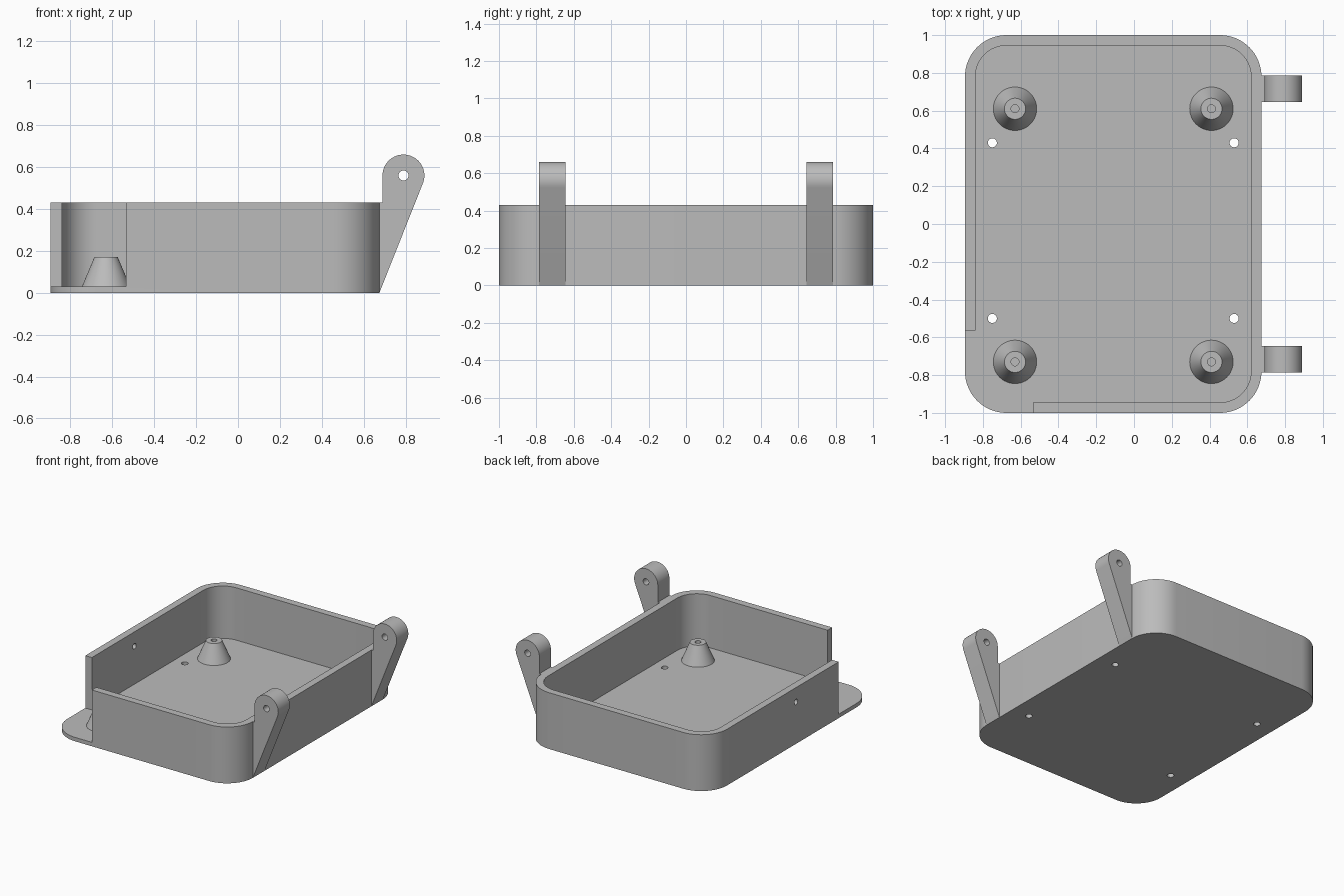
import bpy
import bmesh
from math import pi, cos, sin, atan2, acos, hypot, radians
from mathutils import Matrix, Vector

cube = bpy.data.objects.get("Cube")
if cube:
    bpy.data.objects.remove(cube, do_unlink=True)

grey = bpy.data.materials.new("plain grey")
grey.use_nodes = True
colour = (0.5, 0.5, 0.5, 1)
grey.diffuse_color = colour
grey.node_tree.nodes["Principled BSDF"].inputs["Base Color"].default_value = colour


def finish(name, bm):
    bmesh.ops.recalc_face_normals(bm, faces=bm.faces)
    mesh = bpy.data.meshes.new(name)
    bm.to_mesh(mesh)
    bm.free()
    mesh.materials.append(grey)
    obj = bpy.data.objects.new(name, mesh)
    bpy.context.collection.objects.link(obj)
    return obj


def prism(name, points, direction):
    """Extrude a closed outline along a direction."""
    bm = bmesh.new()
    face = bm.faces.new([bm.verts.new(p) for p in points])
    new = bmesh.ops.extrude_face_region(bm, geom=[face])["geom"]
    verts = [v for v in new if isinstance(v, bmesh.types.BMVert)]
    bmesh.ops.translate(bm, verts=verts, vec=direction)
    return finish(name, bm)


def rounded_box(name, x0, x1, y0, y1, r, z0, z1, steps=16):
    corners = [(x1 - r, y1 - r), (x0 + r, y1 - r), (x0 + r, y0 + r), (x1 - r, y0 + r)]
    points = []
    for i, (cx, cy) in enumerate(corners):
        for k in range(steps + 1):
            a = (i + k / steps) * pi / 2
            points.append((cx + r * cos(a), cy + r * sin(a), z0))
    return prism(name, points, (0, 0, z1 - z0))


def box(name, x0, x1, y0, y1, z0, z1):
    return prism(name, [(x0, y0, z0), (x1, y0, z0), (x1, y1, z0), (x0, y1, z0)], (0, 0, z1 - z0))


def rod(name, centre, axis, radius, length):
    bm = bmesh.new()
    turn = Vector((0, 0, 1)).rotation_difference(Vector(axis)).to_matrix().to_4x4()
    bmesh.ops.create_cone(bm, cap_ends=True, segments=32, radius1=radius, radius2=radius,
                          depth=length, matrix=Matrix.Translation(centre) @ turn)
    return finish(name, bm)


def select(obj):
    bpy.ops.object.select_all(action='DESELECT')
    obj.select_set(True)
    bpy.context.view_layer.objects.active = obj


def cut(obj, cutter):
    """Subtract the cutter from the part and discard it."""
    cutter.hide_render = True
    mod = obj.modifiers.new("cut", 'BOOLEAN')
    mod.operation = 'DIFFERENCE'
    mod.solver = 'EXACT'
    mod.object = cutter
    select(obj)
    bpy.ops.object.modifier_apply(modifier=mod.name)
    bpy.data.objects.remove(cutter, do_unlink=True)


def smooth(obj):
    select(obj)
    bpy.ops.object.shade_smooth_by_angle(angle=radians(30))


# Tray with an open front corner
FLOOR, RIM = 0.03, 0.43
tray = rounded_box("tray", -0.895, 0.675, -1, 1, 0.22, 0, RIM)
cut(tray, rounded_box("pocket", -0.84, 0.62, -0.945, 0.945, 0.165, FLOOR, 0.6))
cut(tray, box("corner_gap", -1.1, -0.535, -1.2, -0.565, FLOOR, 0.6))

# Floor holes and the small side wall hole
for x in (-0.75, 0.53):
    for y in (-0.5, 0.43):
        cut(tray, rod("floor_hole", (x, y, 0), (0, 0, 1), 0.024, 0.2))
cut(tray, rod("wall_hole", (-0.87, -0.05, 0.32), (1, 0, 0), 0.021, 0.2))
smooth(tray)

# Conical standoffs with blind screw holes
profile = [(0, 0.06), (0.021, 0.06), (0.021, 0.17), (0.056, 0.17), (0.115, FLOOR)]
for side, x in (("right", -0.63), ("left", 0.41)):
    for end, y in (("front", -0.73), ("back", 0.61)):
        bm = bmesh.new()
        verts = [bm.verts.new((x + r, y, z)) for r, z in profile]
        edges = [bm.edges.new(pair) for pair in zip(verts, verts[1:])]
        bmesh.ops.spin(bm, geom=verts + edges, cent=(x, y, 0), axis=(0, 0, 1),
                       angle=2 * pi, steps=48)
        bmesh.ops.remove_doubles(bm, verts=bm.verts, dist=0.0001)
        smooth(finish(f"standoff_{end}_{side}", bm))

# Hinge lugs: tapered bracket rising to a round eye
EX, EZ, ER, FOOT = 0.79, 0.56, 0.1, 0.675
start = atan2(-EZ, FOOT - EX) + acos(ER / hypot(EZ, FOOT - EX))
arc = [start + (pi - start) * i / 32 for i in range(33)]
outline = [(FOOT - 0.02, 0), (FOOT, 0)]
outline += [(EX + ER * cos(a), EZ + ER * sin(a)) for a in arc]
outline += [(EX - ER, RIM), (FOOT - 0.02, RIM)]
for end, y in (("front", -0.715), ("back", 0.715)):
    lug = prism(f"hinge_lug_{end}", [(x, y - 0.07, z) for x, z in outline], (0, 0.14, 0))
    cut(lug, rod("pin_hole", (EX, y, EZ), (0, 1, 0), 0.024, 0.4))
    smooth(lug)
